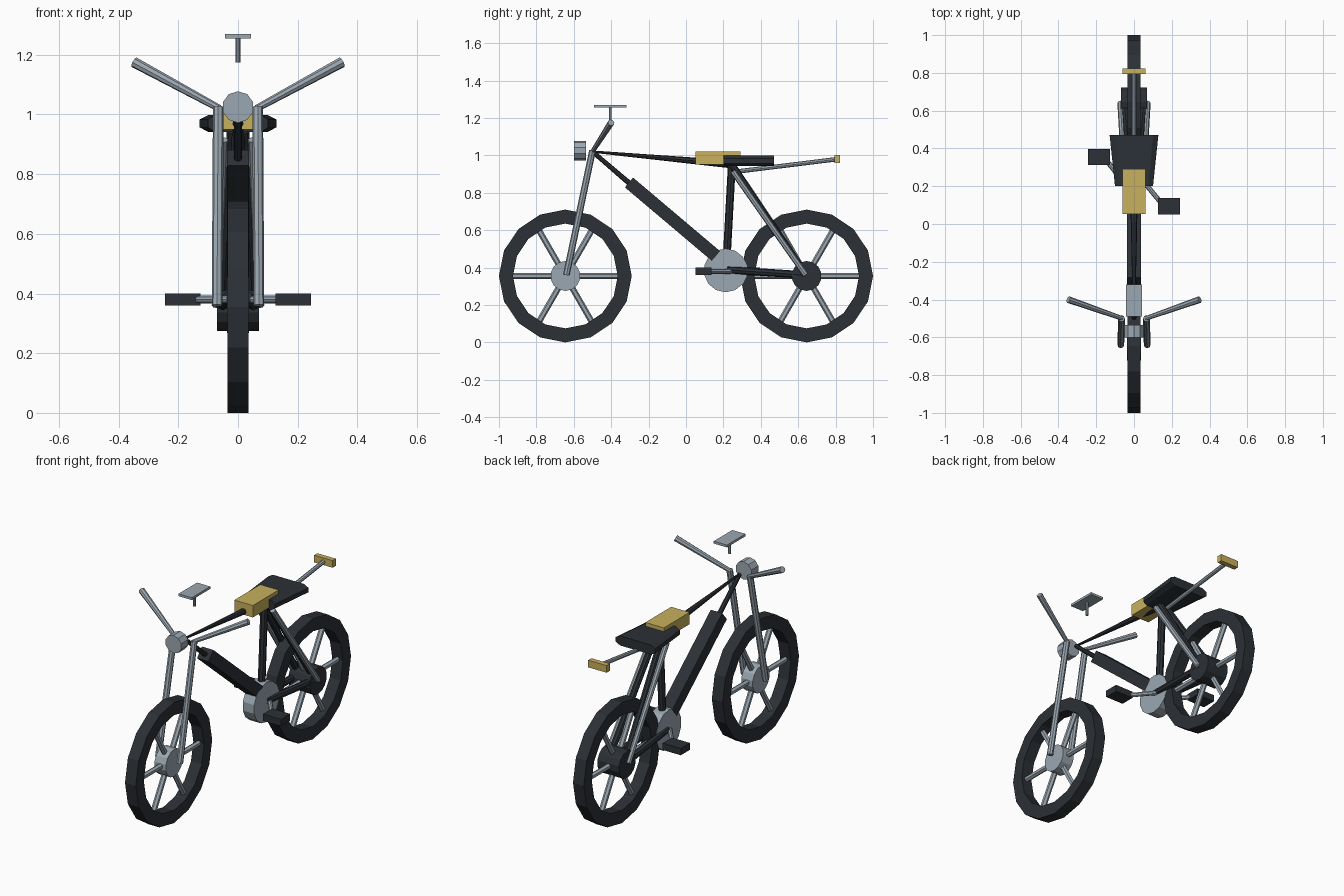
import bpy, bmesh, math
from mathutils import Vector, Matrix

if "Cube" in bpy.data.objects:
    bpy.data.objects.remove(bpy.data.objects["Cube"])


def material(name, rgb):
    m = bpy.data.materials.new(name)
    m.diffuse_color = (*rgb, 1)
    m.use_nodes = True
    m.node_tree.nodes["Principled BSDF"].inputs["Base Color"].default_value = m.diffuse_color
    return m


DARK = material("dark", (0.025, 0.03, 0.036))
STEEL = material("steel", (0.33, 0.39, 0.44))
GOLD = material("gold", (0.58, 0.44, 0.11))


def finish(name, bm, mat):
    bmesh.ops.recalc_face_normals(bm, faces=bm.faces)
    mesh = bpy.data.meshes.new(name)
    bm.to_mesh(mesh)
    bm.free()
    mesh.materials.append(mat)
    ob = bpy.data.objects.new(name, mesh)
    bpy.context.collection.objects.link(ob)
    return ob


def add_rod(bm, a, b, r1, r2=None, sides=8):
    a, b = Vector(a), Vector(b)
    d = b - a
    mat = Matrix.Translation((a + b) / 2) @ d.to_track_quat('Z', 'Y').to_matrix().to_4x4()
    bmesh.ops.create_cone(bm, cap_ends=True, segments=sides, radius1=r1,
                          radius2=r1 if r2 is None else r2, depth=d.length, matrix=mat)


def rod(name, a, b, r1, r2=None, mat=DARK, sides=8):
    bm = bmesh.new()
    add_rod(bm, a, b, r1, r2, sides)
    return finish(name, bm, mat)


def rod_pair(name, a, b, r1, r2=None, mat=DARK, sides=8):
    for side, s in (("right", 1), ("left", -1)):
        rod(f"{name}_{side}", (a[0] * s, *a[1:]), (b[0] * s, *b[1:]), r1, r2, mat, sides)


def box(name, center, size, mat, tilt=0):
    bm = bmesh.new()
    m = (Matrix.Translation(center) @ Matrix.Rotation(tilt, 4, 'X')
         @ Matrix.Diagonal((*size, 1)))
    bmesh.ops.create_cube(bm, size=1, matrix=m)
    return finish(name, bm, mat)


def wheel(name, y, hub_half, hub_mat):
    z, n = 0.355, 16
    # tyre: rectangular section swept round the axle
    bm = bmesh.new()
    rings = []
    for i in range(n):
        a = 2 * math.pi * i / n
        rings.append([bm.verts.new((x, y + r * math.cos(a), z + r * math.sin(a)))
                      for x, r in ((-0.035, 0.28), (-0.035, 0.355), (0.035, 0.355), (0.035, 0.28))])
    for i in range(n):
        p, q = rings[i], rings[(i + 1) % n]
        for j in range(4):
            k = (j + 1) % 4
            bm.faces.new((p[j], p[k], q[k], q[j]))
    finish(name + "_tyre", bm, DARK)
    # spokes
    bm = bmesh.new()
    for i in range(6):
        a = math.pi * i / 3
        add_rod(bm, (0, y, z), (0, y + 0.285 * math.cos(a), z + 0.285 * math.sin(a)), 0.016, sides=6)
    finish(name + "_spokes", bm, STEEL)
    rod(name + "_hub", (-hub_half, y, z), (hub_half, y, z), 0.08, mat=hub_mat, sides=14)


wheel("front_wheel", -0.645, 0.037, STEEL)
wheel("rear_wheel", 0.64 + 0.005, 0.07, DARK)

# fork, handlebar and headlight
rod_pair("fork_leg", (0.066, -0.5, 1.025), (0.07, -0.64, 0.36), 0.018, mat=STEEL)
rod_pair("handlebar", (0.062, -0.5, 1.02), (0.348, -0.4, 1.175), 0.012, 0.018, STEEL)
rod("headlight", (0, -0.6, 1.025), (0, -0.535, 1.025), 0.053, mat=STEEL, sides=10)

# display above the bars
box("display_plate", (0, -0.405, 1.262), (0.086, 0.172, 0.014), STEEL)
rod("display_post", (0, -0.405, 1.175), (0, -0.405, 1.258), 0.008, mat=STEEL)

# frame
rod("top_tube", (0, -0.5, 1.02), (0, 0.25, 0.952), 0.006, 0.022)
rod("down_tube", (0, -0.5, 1.02), (0, 0.2, 0.42), 0.012, 0.02)
rod("seat_tube", (0, 0.245, 0.95), (0, 0.215, 0.4), 0.021)
rod_pair("upper_stay", (0.02, 0.25, 0.945), (0.05, 0.635, 0.37), 0.018)
rod_pair("outer_stay", (0.05, 0.25, 0.915), (0.072, 0.64, 0.36), 0.016, mat=STEEL)
rod_pair("chain_stay", (0.03, 0.22, 0.388), (0.055, 0.64, 0.36), 0.02)

# battery lies along the down tube
p, q = Vector((0, -0.305, 0.855)), Vector((0, 0.16, 0.462))
d = q - p
box("battery", (p + q) / 2, (0.074, d.length, 0.068), DARK, math.atan2(d.z, d.y))

# motor, cranks and pedals
rod("motor", (-0.037, 0.212, 0.385), (0.037, 0.212, 0.385), 0.117, mat=STEEL, sides=14)
for side, s in (("right", 1), ("left", -1)):
    rod("crank_" + side, (0.03 * s, 0.222 + 0.028 * s, 0.38),
        (0.15 * s, 0.222 - 0.118 * s, 0.38), 0.013, mat=STEEL)
    box("pedal_" + side, (0.185 * s, 0.224 - 0.13 * s, 0.38), (0.118, 0.085, 0.04), DARK)

# seat: octagonal section, wider at the rear
bm = bmesh.new()
ends = []
for y, w in ((0.2, 0.78), (0.47, 1.0)):
    right = [(0.1, 0.942), (0.129, 0.957), (0.129, 0.983), (0.1, 0.998)]
    section = right + [(-x, z) for x, z in reversed(right)]
    ends.append([bm.verts.new((x * w, y, z)) for x, z in section])
bm.faces.new(ends[0])
bm.faces.new(ends[1][::-1])
for i in range(8):
    j = (i + 1) % 8
    bm.faces.new((ends[0][i], ends[1][i], ends[1][j], ends[0][j]))
finish("seat", bm, DARK)
box("seat_front_case", (0, 0.172, 0.985), (0.12, 0.24, 0.07), GOLD)

# tail rod and light
rod("tail_rod", (0, 0.26, 0.912), (0, 0.81, 0.98), 0.012, mat=STEEL)
box("tail_light", (0, 0.808, 0.98), (0.12, 0.03, 0.042), GOLD)
